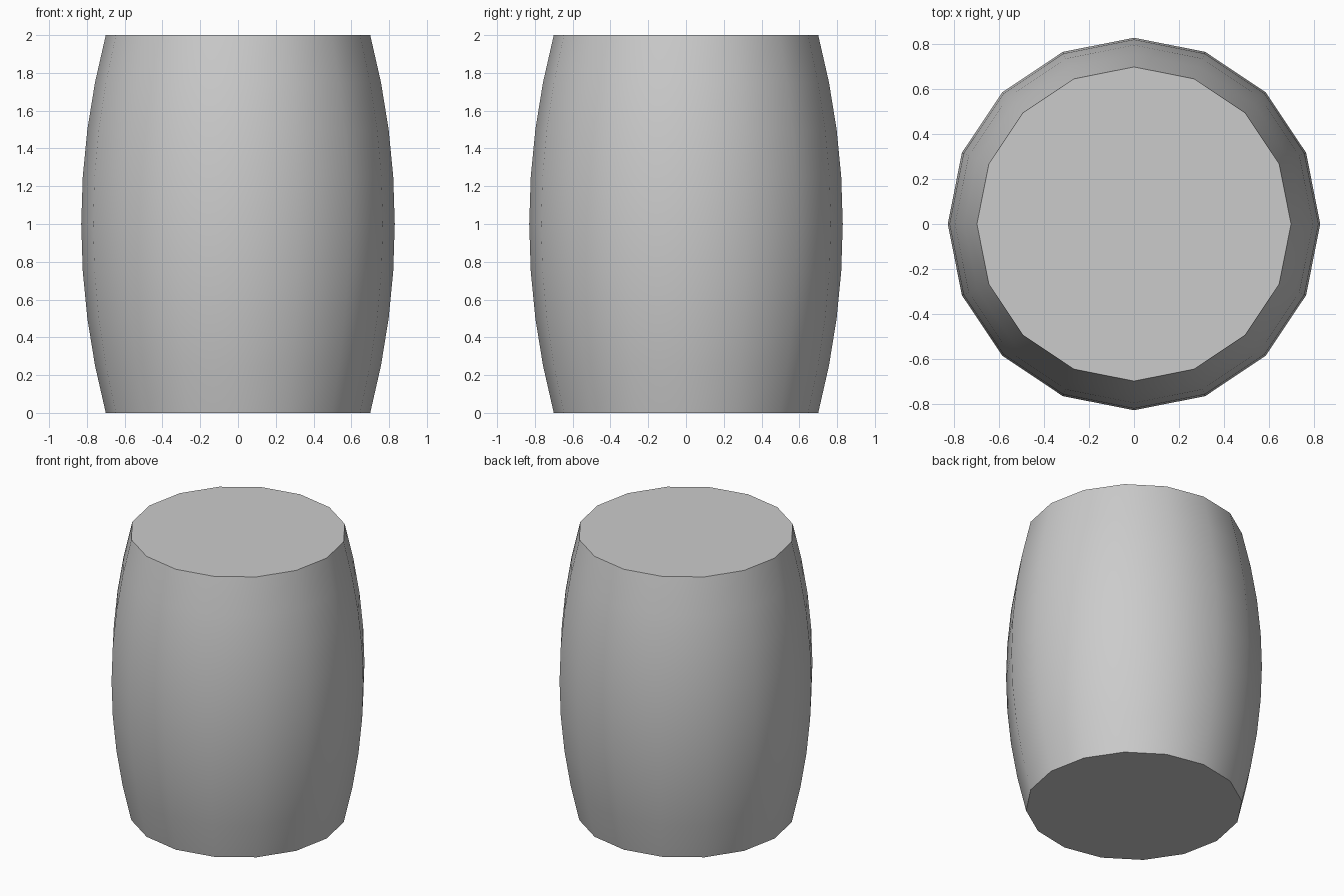
import bpy, bmesh
from math import sin, cos, tau

if "Cube" in bpy.data.objects:
    bpy.data.objects.remove(bpy.data.objects["Cube"])

SIDES = 16
BANDS = 8
END_R, BULGE, HEIGHT = 0.70, 0.13, 2.0

bm = bmesh.new()

# Bulging wall: stacked 16-sided rings following a parabolic profile
rings = []
for i in range(BANDS + 1):
    t = 2 * i / BANDS - 1
    r = END_R + BULGE * (1 - t * t)
    z = HEIGHT * i / BANDS
    rings.append([bm.verts.new((r * cos(tau * k / SIDES), r * sin(tau * k / SIDES), z))
                  for k in range(SIDES)])
for low, high in zip(rings, rings[1:]):
    for k in range(SIDES):
        n = (k + 1) % SIDES
        bm.faces.new((low[k], low[n], high[n], high[k]))

# Flat lids
bm.faces.new(rings[0][::-1])
bm.faces.new(rings[-1])

mesh = bpy.data.meshes.new("barrel")
bm.to_mesh(mesh)
bm.free()
barrel = bpy.data.objects.new("barrel", mesh)
bpy.context.collection.objects.link(barrel)

# Smooth wall with sharp rims
bpy.context.view_layer.objects.active = barrel
barrel.select_set(True)
bpy.ops.object.shade_smooth_by_angle(angle=tau / 12)
